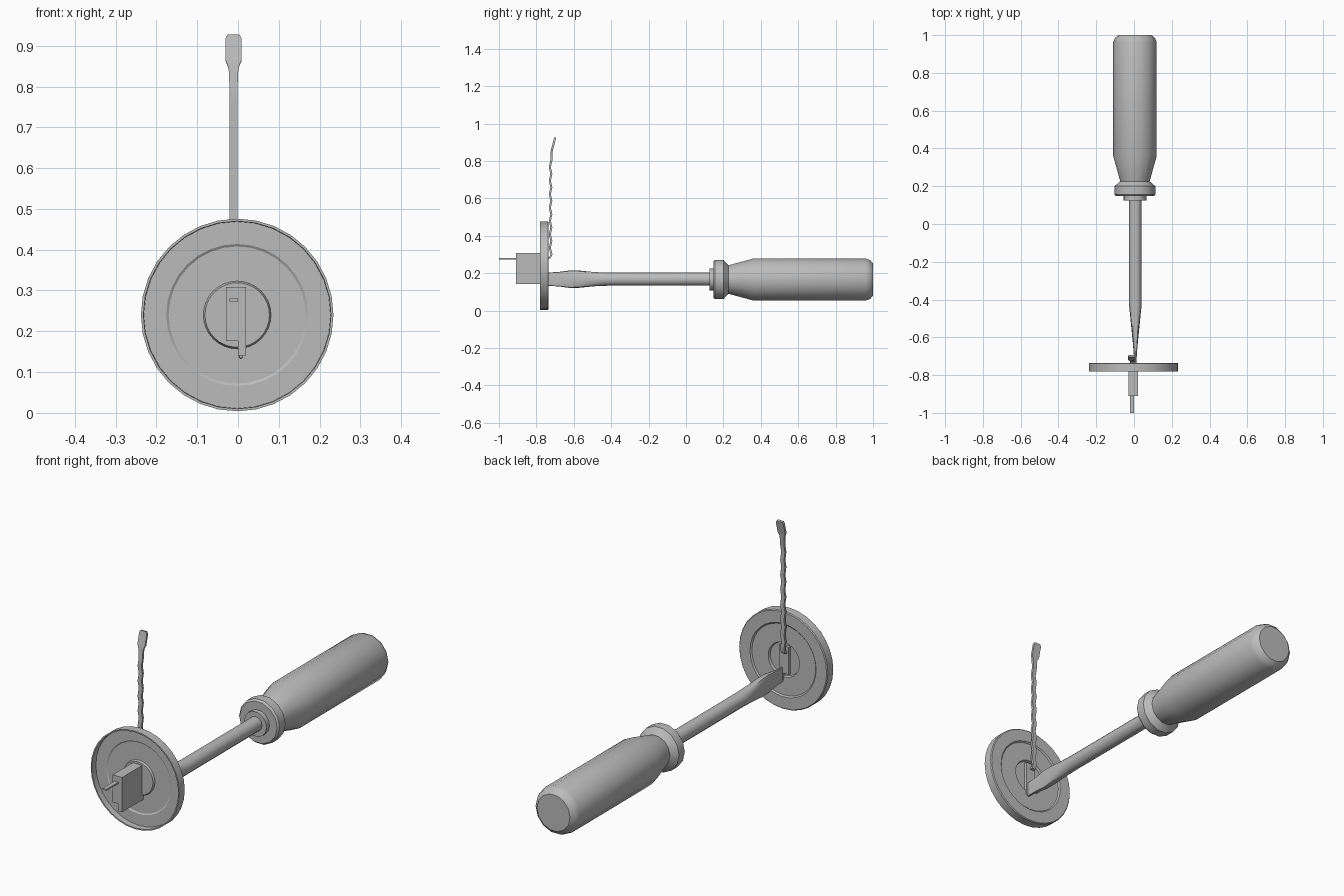
import bpy, bmesh, math

if "Cube" in bpy.data.objects:
    bpy.data.objects.remove(bpy.data.objects["Cube"])

grey = bpy.data.materials.new("plain grey")
grey.diffuse_color = (0.5, 0.5, 0.5, 1)
grey.use_nodes = True
grey.node_tree.nodes["Principled BSDF"].inputs["Base Color"].default_value = grey.diffuse_color


def finish(name, bm, smooth=None):
    bmesh.ops.recalc_face_normals(bm, faces=bm.faces[:])
    me = bpy.data.meshes.new(name)
    bm.to_mesh(me)
    bm.free()
    me.materials.append(grey)
    ob = bpy.data.objects.new(name, me)
    bpy.context.collection.objects.link(ob)
    if smooth:
        bpy.ops.object.select_all(action='DESELECT')
        ob.select_set(True)
        bpy.context.view_layer.objects.active = ob
        bpy.ops.object.shade_smooth_by_angle(angle=math.radians(smooth))
    return ob


def skin(name, loops, smooth=None):
    """Join matching closed loops of points and cap both ends."""
    bm = bmesh.new()
    rings = [[bm.verts.new(p) for p in loop] for loop in loops]
    n = len(rings[0])
    for a, b in zip(rings, rings[1:]):
        for i in range(n):
            j = (i + 1) % n
            bm.faces.new((a[i], a[j], b[j], b[i]))
    bm.faces.new(rings[0])
    bm.faces.new(rings[-1][::-1])
    return finish(name, bm, smooth)


def oval(y, rx, rz, n, cx, cz, power=1.0):
    """Ring across the y axis; power below 1 squares it off."""
    pts = []
    for i in range(n):
        a = math.tau * i / n
        c, s = math.cos(a), math.sin(a)
        pts.append((cx + rx * math.copysign(abs(c) ** power, c), y,
                    cz + rz * math.copysign(abs(s) ** power, s)))
    return pts


def turned(name, profile, n, cx, cz, smooth=30):
    return skin(name, [oval(y, r, r, n, cx, cz) for y, r in profile], smooth)


# Screwdriver handle with collar and ferrule
turned("handle", [
    (0.125, 0.06), (0.147, 0.06), (0.147, 0.10), (0.156, 0.108), (0.20, 0.108),
    (0.226, 0.078), (0.36, 0.115), (0.962, 0.115), (0.985, 0.106), (1.0, 0.088),
], 14, 0.005, 0.166)

# Screwdriver shaft ending in a flat upright blade
shaft = [(0.14, 0.034, 0.035, 1), (-0.42, 0.034, 0.035, 1),
         (-0.49, 0.027, 0.038, 0.8), (-0.57, 0.019, 0.046, 0.6),
         (-0.62, 0.014, 0.047, 0.5), (-0.68, 0.009, 0.039, 0.4),
         (-0.757, 0.004, 0.034, 0.3)]
skin("shaft", [oval(y, rx, rz, 12, 0.007, 0.168, p) for y, rx, rz, p in shaft], 35)

# Stamped cover disc: hollow front, stepped back
turned("cover_disc", [
    (-0.757, 0.079), (-0.747, 0.083), (-0.747, 0.168), (-0.751, 0.174),
    (-0.751, 0.229), (-0.780, 0.230), (-0.780, 0.236), (-0.739, 0.236),
    (-0.735, 0.232), (-0.735, 0.176), (-0.741, 0.170), (-0.741, 0.083),
    (-0.752, 0.079),
], 32, -0.002, 0.24)

# Stepped lock block standing out of the disc
outline = [(-0.03, 0.176), (0.0, 0.176), (0.0, 0.141), (0.02, 0.141),
           (0.02, 0.308), (-0.03, 0.308)]
skin("lock_block", [[(x, y, z) for x, z in outline] for y in (-0.91, -0.738)])

# Thin pin at the front
pin = [(-0.021, 0.273), (0.0, 0.273), (0.0, 0.280), (-0.021, 0.280)]
skin("front_pin", [[(x, y, z) for x, z in pin] for y in (-1.0, -0.90)])

# Wavy strip: leaves the block, bends upward and ends in a wider tab
path = [(-0.745, 0.281, 0.010), (-0.727, 0.283, 0.010), (-0.719, 0.30, 0.010)]
for i in range(14):
    path.append((-0.724 + (0.004 if i % 2 else -0.004), 0.335 + 0.036 * i, 0.010))
path += [(-0.719, 0.845, 0.012), (-0.715, 0.865, 0.020),
         (-0.702, 0.915, 0.020), (-0.700, 0.926, 0.015)]
loops = []
for i, (y, z, w) in enumerate(path):
    a, b = path[max(i - 1, 0)], path[min(i + 1, len(path) - 1)]
    dy, dz = b[0] - a[0], b[1] - a[1]
    d = math.hypot(dy, dz)
    ny, nz = 0.0055 * dz / d, -0.0055 * dy / d
    loops.append([(-0.011 + sx * w, y + s * ny, z + s * nz)
                  for sx, s in ((-1, -1), (1, -1), (1, 1), (-1, 1))])
skin("wavy_strip", loops, 40)
